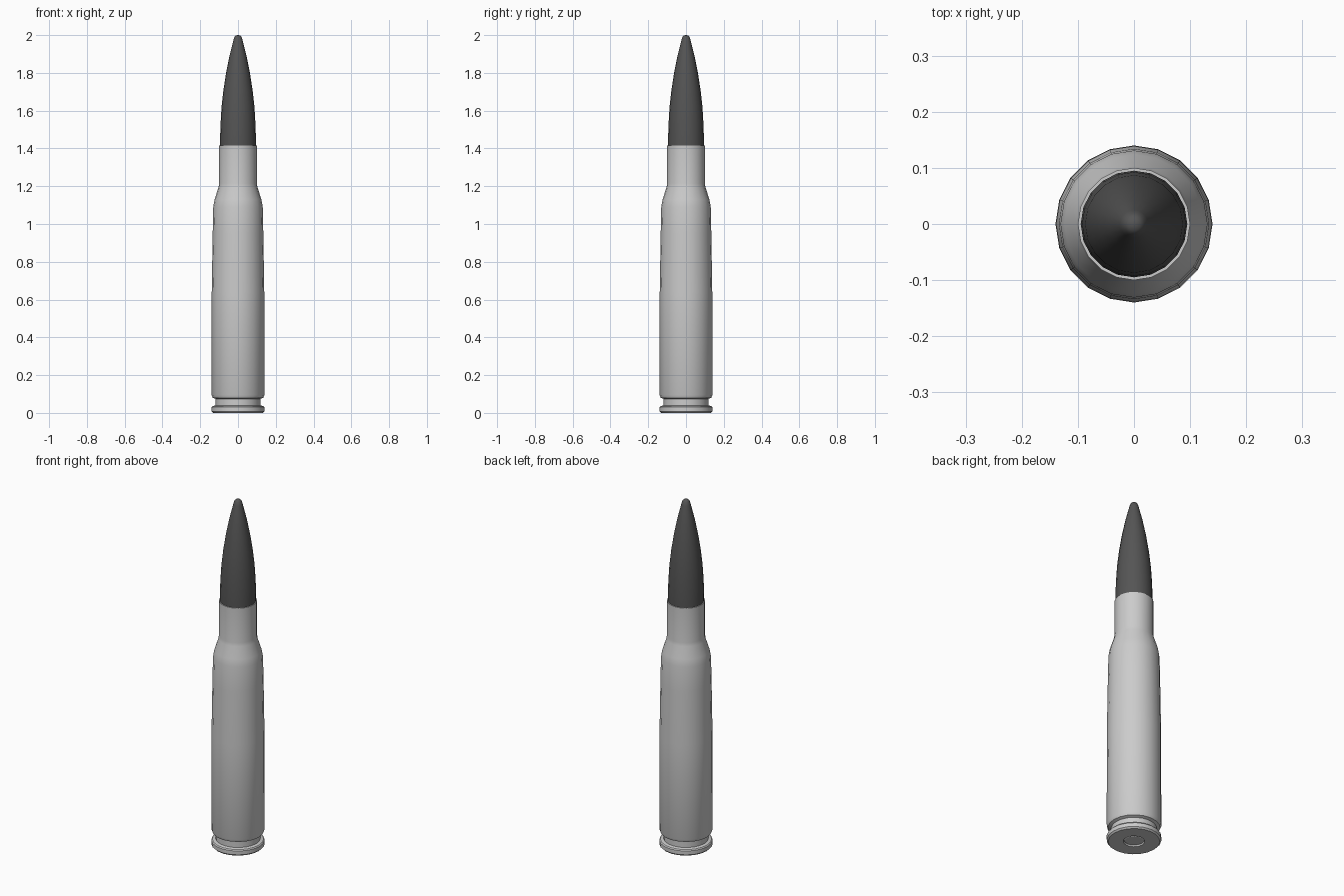
import bpy, bmesh, math

if "Cube" in bpy.data.objects:
    bpy.data.objects.remove(bpy.data.objects["Cube"])

SIDES = 20


def lathe(name, profile, color=None, angle=30):
    """Spin a (radius, height) profile around z."""
    bm = bmesh.new()
    rings = []
    for r, z in profile:
        if r == 0:
            rings.append([bm.verts.new((0, 0, z))] * SIDES)
        else:
            rings.append([bm.verts.new((r * math.cos(math.tau * i / SIDES),
                                        r * math.sin(math.tau * i / SIDES), z))
                          for i in range(SIDES)])
    for lo, hi in zip(rings, rings[1:]):
        for i in range(SIDES):
            j = (i + 1) % SIDES
            corners = list(dict.fromkeys((lo[i], lo[j], hi[j], hi[i])))
            bm.faces.new(corners)
    bmesh.ops.recalc_face_normals(bm, faces=bm.faces)
    mesh = bpy.data.meshes.new(name)
    bm.to_mesh(mesh)
    bm.free()
    ob = bpy.data.objects.new(name, mesh)
    bpy.context.collection.objects.link(ob)
    if color:
        mat = bpy.data.materials.new(name + "_material")
        mat.diffuse_color = color
        mat.use_nodes = True
        mat.node_tree.nodes["Principled BSDF"].inputs["Base Color"].default_value = mat.diffuse_color
        mesh.materials.append(mat)
    bpy.ops.object.select_all(action='DESELECT')
    ob.select_set(True)
    bpy.context.view_layer.objects.active = ob
    bpy.ops.object.shade_smooth_by_angle(angle=math.radians(angle))
    return ob


# Case: primer recess, rim, groove, tapered body, shoulder, neck
lathe("case", [
    (0, 0.004), (0.046, 0.004), (0.052, 0.008), (0.055, 0.0),
    (0.132, 0.0), (0.14, 0.008), (0.14, 0.03), (0.135, 0.036),
    (0.118, 0.04), (0.118, 0.074), (0.134, 0.08), (0.14, 0.095),
    (0.139, 0.64), (0.134, 0.95), (0.131, 1.09), (0.124, 1.13),
    (0.103, 1.195), (0.1, 1.215), (0.1, 1.415), (0.094, 1.415)])

# Pointed tip seated in the neck
lathe("tip", [
    (0.095, 1.40), (0.095, 1.45), (0.0925, 1.53), (0.087, 1.62),
    (0.077, 1.71), (0.063, 1.80), (0.045, 1.89), (0.025, 1.97),
    (0.019, 1.99), (0.011, 1.998), (0, 2.0)], (0.09, 0.09, 0.09, 1), 40)
